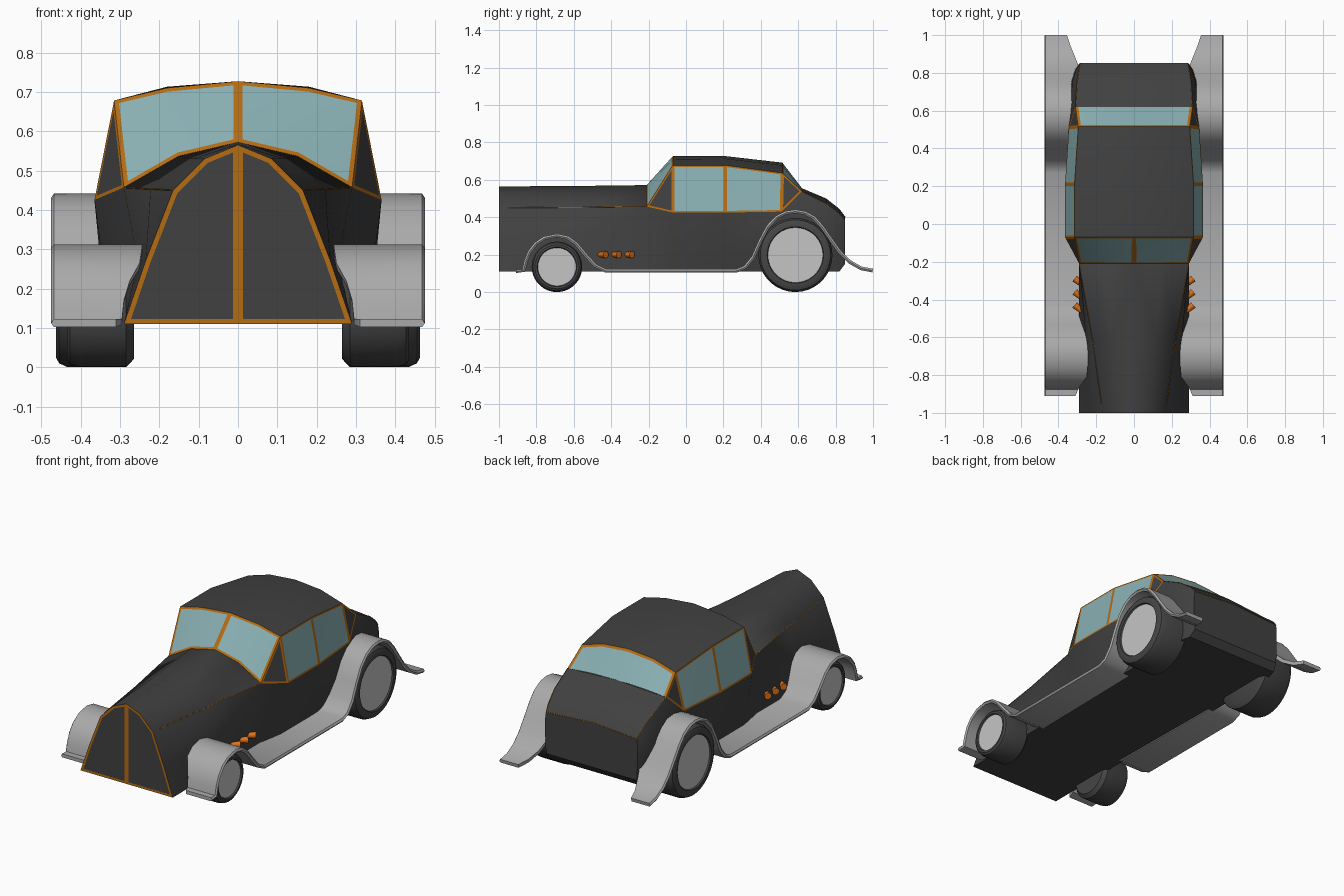
import bpy, bmesh, math
from mathutils import Vector, Matrix

if "Cube" in bpy.data.objects:
    bpy.data.objects.remove(bpy.data.objects["Cube"])


def material(name, rgb):
    m = bpy.data.materials.new(name)
    m.diffuse_color = (*rgb, 1)
    m.use_nodes = True
    m.node_tree.nodes["Principled BSDF"].inputs["Base Color"].default_value = m.diffuse_color
    return m


DARK = material("dark grey paint", (0.052, 0.052, 0.052))
TYRE = material("tyre rubber", (0.06, 0.06, 0.06))
LIGHT = material("light grey fender", (0.40, 0.40, 0.40))
HUB = material("pale hub", (0.56, 0.56, 0.56))
GLASS = material("teal glass", (0.25, 0.43, 0.45))
TRIM = material("bronze trim", (0.46, 0.15, 0.006))
PIPE = material("orange pipe", (0.75, 0.17, 0.01))


def mirror(ob):
    mod = ob.modifiers.new("mirror", 'MIRROR')
    mod.use_clip = True
    mod.merge_threshold = 0.0005


def finish(name, bm, mats, inside=None, angle=35):
    """Orient faces outward, make the object, mirror it in x, smooth by angle."""
    bmesh.ops.recalc_face_normals(bm, faces=bm.faces)
    bm.normal_update()
    if inside:
        c = Vector(inside)
        if sum((f.calc_center_median() - c).dot(f.normal) * f.calc_area() for f in bm.faces) < 0:
            bmesh.ops.reverse_faces(bm, faces=bm.faces)
    me = bpy.data.meshes.new(name)
    bm.to_mesh(me)
    bm.free()
    ob = bpy.data.objects.new(name, me)
    bpy.context.collection.objects.link(ob)
    for m in mats:
        me.materials.append(m)
    mirror(ob)
    bpy.ops.object.select_all(action='DESELECT')
    ob.select_set(True)
    bpy.context.view_layer.objects.active = ob
    bpy.ops.object.shade_smooth_by_angle(angle=math.radians(angle))
    return ob


def loft(bm, sections, closed=False, caps=True):
    rows = [[bm.verts.new(p) for p in s] for s in sections]
    n = len(rows[0])
    for a, b in zip(rows, rows[1:]):
        for i in range(n if closed else n - 1):
            j = (i + 1) % n
            bm.faces.new((a[i], a[j], b[j], b[i]))
    return [bm.faces.new(rows[0]), bm.faces.new(rows[-1])] if caps else []


def frame(bm, faces, width, inner, rim, boundary=True):
    """Inset a group of faces: rim colour round the edge, inner colour inside."""
    res = bmesh.ops.inset_region(bm, faces=faces, thickness=width, depth=0,
                                 use_boundary=boundary, use_even_offset=True)
    for f in res['faces']:
        f.material_index = rim
    for f in faces:
        f.material_index = inner


# Body with hood and tail: half sections (y, sill, mid, belt, shoulder, centre z)
stations = [
    (-1.00, (.29, .11), (.235, .27), (.165, .45), (.085, .53), .565),
    (-0.60, (.29, .11), (.255, .27), (.222, .453), (.115, .53), .567),
    (-0.21, (.29, .11), (.29, .29), (.29, .457), (.15, .537), .572),
    (-0.07, (.315, .11), (.345, .27), (.365, .425), (.25, .43), .45),
    (0.21, (.315, .11), (.35, .27), (.365, .425), (.25, .43), .45),
    (0.51, (.31, .11), (.34, .27), (.345, .43), (.325, .435), .45),
    (0.62, (.31, .11), (.335, .27), (.335, .42), (.31, .54), .555),
    (0.75, (.31, .11), (.335, .27), (.328, .40), (.302, .475), .50),
    (0.82, (.295, .11), (.31, .25), (.305, .37), (.292, .42), .445),
    (0.85, (.285, .15), (.29, .25), (.29, .35), (.285, .385), .405),
]
bm = bmesh.new()
caps = loft(bm, [[(0, y, s[0][1])] + [(x, y, z) for x, z in s] + [(0, y, top)]
                 for y, *s, top in stations])
bm.normal_update()
frame(bm, [caps[0]], 0.013, 0, 1)          # grille frame with centre bar
finish("body", bm, [DARK, TRIM], inside=(0, 0, .3))

# Cabin: windows, pillars and roof
P = [(0, -.21, .572), (.15, -.21, .537), (.29, -.21, .457), (.365, -.07, .425),
     (.365, .21, .425), (.345, .51, .43), (.31, .62, .54), (.16, .62, .551), (0, .62, .555),
     (0, -.07, .727), (.18, -.07, .71), (.315, -.07, .678), (.315, .21, .678),
     (.295, .515, .637), (.16, .515, .678), (0, .515, .692), (0, .21, .727), (.18, .21, .713)]
bm = bmesh.new()
V = [bm.verts.new(p) for p in P]


def face(*ids):
    return bm.faces.new([V[i] for i in ids])


for ids in [(9, 10, 17, 16), (10, 11, 12, 17), (16, 17, 14, 15), (17, 12, 13, 14)]:
    face(*ids)
windscreen = [face(0, 1, 10, 9), face(1, 2, 11, 10)]
side = [face(3, 4, 12, 11), face(4, 5, 13, 12)]
back = [face(6, 7, 14, 13), face(7, 8, 15, 14)]
pillars = [face(2, 3, 11), face(5, 6, 13)]
bmesh.ops.recalc_face_normals(bm, faces=bm.faces)
frame(bm, windscreen, 0.012, 1, 2)
for f in side:
    frame(bm, [f], 0.009, 1, 2)
frame(bm, back, 0.015, 1, 2, boundary=False)
for f in pillars:
    frame(bm, [f], 0.009, 0, 2)
finish("cabin", bm, [DARK, GLASS, TRIM], inside=(0, .2, .5), angle=25)

# Fenders and running board: one swept strip (y, z, inner x)
path = [(-.91, .122, .31), (-.875, .122, .295), (-.865, .17, .29), (-.845, .22, .275),
        (-.81, .265, .25), (-.76, .298, .245), (-.69, .312, .243), (-.63, .30, .243),
        (-.58, .265, .245), (-.53, .205, .255), (-.48, .15, .265), (-.43, .124, .27),
        (.27, .124, .28), (.31, .14, .28), (.35, .19, .28), (.39, .28, .28), (.43, .355, .28),
        (.48, .408, .28), (.53, .433, .28), (.585, .441, .28), (.64, .432, .28),
        (.69, .405, .28), (.735, .355, .28), (.78, .29, .28), (.83, .22, .29),
        (.88, .17, .31), (.94, .136, .335), (1.0, .125, .355)]
bm = bmesh.new()
sections = []
for i, (y, z, xin) in enumerate(path):
    a, b = path[max(i - 1, 0)], path[min(i + 1, len(path) - 1)]
    t = Vector((b[0] - a[0], b[1] - a[1])).normalized()
    dy, dz = t.y * .02, -t.x * .02
    sections.append([(xin, y, z), (.468, y, z), (.475, y + dy * .5, z + dz * .5),
                     (.468, y + dy, z + dz), (xin, y + dy, z + dz)])
loft(bm, sections, closed=True)
finish("fenders", bm, [LIGHT], angle=50)


# Wheels: turned profile round the x axis
def wheel(name, y, r, x0, x1, hub):
    bm = bmesh.new()
    prof = [(x0, .001), (x0, .85 * r), (x0 + .02, r), (x1 - .03, r), (x1 - .008, .95 * r),
            (x1, .87 * r), (x1, hub + .004), (x1 - .008, hub), (x1 - .008, .001)]
    n = 36
    rings = [[(x, y + q * math.cos(k * math.tau / n), r + q * math.sin(k * math.tau / n))
              for k in range(n)] for x, q in prof]
    loft(bm, rings, closed=True)
    for f in bm.faces:
        c = f.calc_center_median()
        if c.x > x1 - .01 and math.hypot(c.y - y, c.z - r) < hub:
            f.material_index = 1
    finish(name, bm, [TYRE, HUB])


wheel("front_wheels", -.69, .135, .265, .435, .102)
wheel("rear_wheels", .585, .198, .265, .463, .147)

# Exhaust stubs on the hood sides
bm = bmesh.new()
for y in (-.445, -.375, -.305):
    d = Vector((.75, .65, 0))
    m = Matrix.Translation((.295, y, .2)) @ d.to_track_quat('Z', 'Y').to_matrix().to_4x4()
    bmesh.ops.create_cone(bm, cap_ends=True, segments=12, radius1=.013, radius2=.019,
                          depth=.05, matrix=m)
finish("exhaust_stubs", bm, [PIPE])


# Thin pinstripes round the hood and tail lid
def stripe(name, pts):
    cu = bpy.data.curves.new(name, 'CURVE')
    cu.dimensions = '3D'
    cu.bevel_depth = .002
    cu.bevel_resolution = 0
    sp = cu.splines.new('POLY')
    sp.points.add(len(pts) - 1)
    for p, co in zip(sp.points, pts):
        p.co = (*co, 1)
    cu.materials.append(TRIM)
    ob = bpy.data.objects.new(name, cu)
    bpy.context.collection.objects.link(ob)
    mirror(ob)


stripe("hood_stripe", [(.173, -.95, .451), (.222, -.60, .453), (.29, -.21, .457)])
stripe("tail_stripe", [(.31, .62, .54), (.302, .75, .475), (.292, .82, .42),
                       (.285, .85, .385), (0, .85, .405)])
